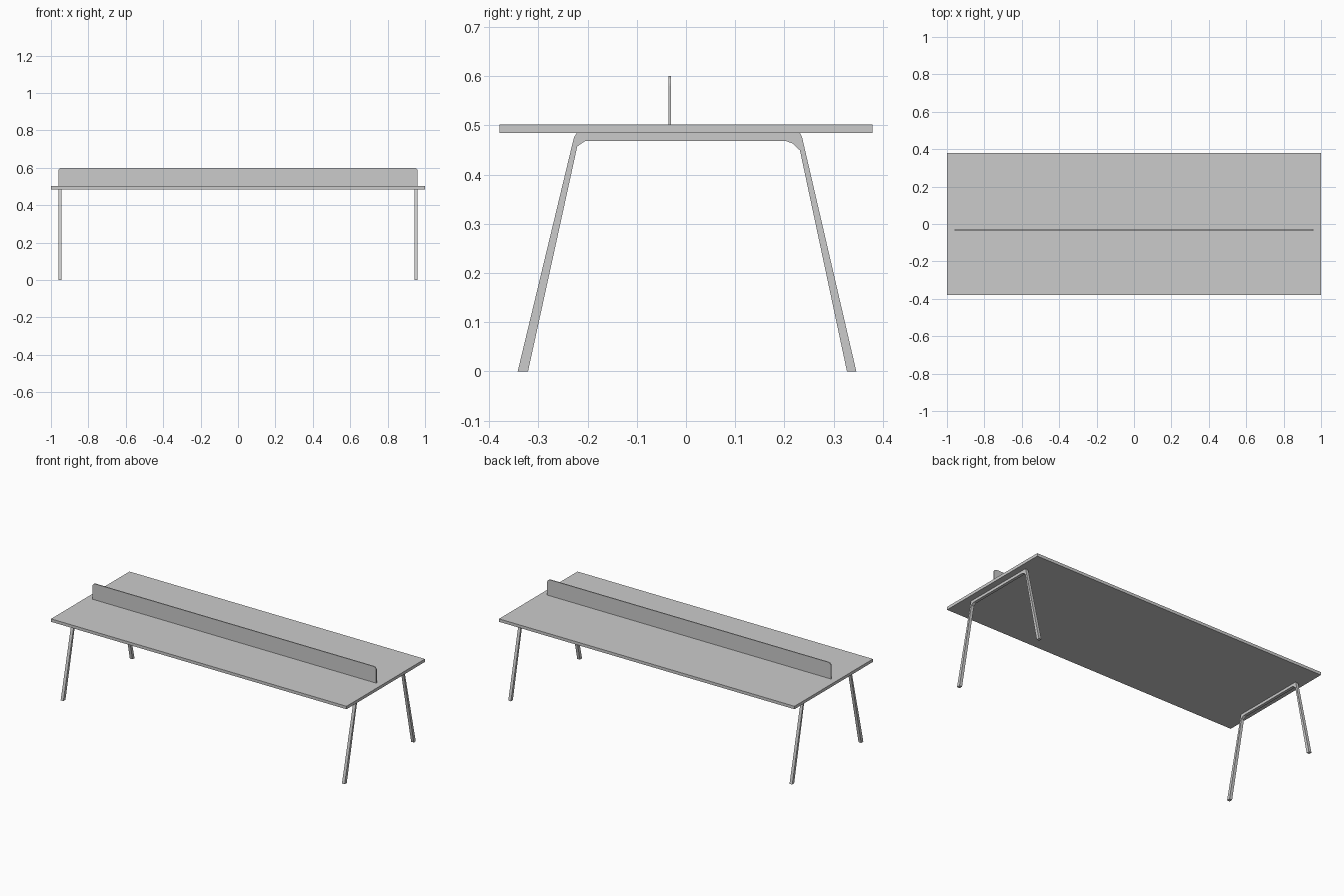
import bpy, bmesh, math
from mathutils import Vector

if "Cube" in bpy.data.objects:
    bpy.data.objects.remove(bpy.data.objects["Cube"])


def prism(name, points, direction):
    """Extrude a closed planar outline into a solid."""
    bm = bmesh.new()
    face = bm.faces.new([bm.verts.new(p) for p in points])
    ext = bmesh.ops.extrude_face_region(bm, geom=[face])
    moved = [v for v in ext["geom"] if isinstance(v, bmesh.types.BMVert)]
    bmesh.ops.translate(bm, verts=moved, vec=Vector(direction))
    bmesh.ops.recalc_face_normals(bm, faces=bm.faces)
    mesh = bpy.data.meshes.new(name)
    bm.to_mesh(mesh)
    bm.free()
    obj = bpy.data.objects.new(name, mesh)
    bpy.context.collection.objects.link(obj)
    return obj


# Table top
W, D, Z0, Z1 = 1.0, 0.379, 0.484, 0.502
prism("table_top", [(-W, -D, Z0), (W, -D, Z0), (W, D, Z0), (-W, D, Z0)],
      (0, 0, Z1 - Z0))

# Divider screen with rounded upper corners
S, top, r = 0.961, 0.6, 0.02
arc = [math.radians(a) for a in range(0, 91, 15)]
right = [(S - r + r * math.cos(a), top - r + r * math.sin(a)) for a in arc]
left = [(-x, z) for x, z in reversed(right)]
outline = [(-S, Z1), (S, Z1)] + right + left
prism("divider_screen", [(x, -0.036, z) for x, z in outline], (0, 0.006, 0))

# Bent square-tube leg frames, one at each end
frame = [(-0.342, 0), (-0.2275, 0.476), (-0.222, Z0), (0.232, Z0), (0.236, 0.475),
         (0.346, 0), (0.327, 0), (0.2315, 0.449), (0.217, 0.463), (0.203, 0.468),
         (-0.205, 0.468), (-0.221, 0.457), (-0.321, 0)]
for side, x in (("left", -0.961), ("right", 0.943)):
    prism(side + "_leg_frame", [(x, y, z) for y, z in frame], (0.018, 0, 0))
